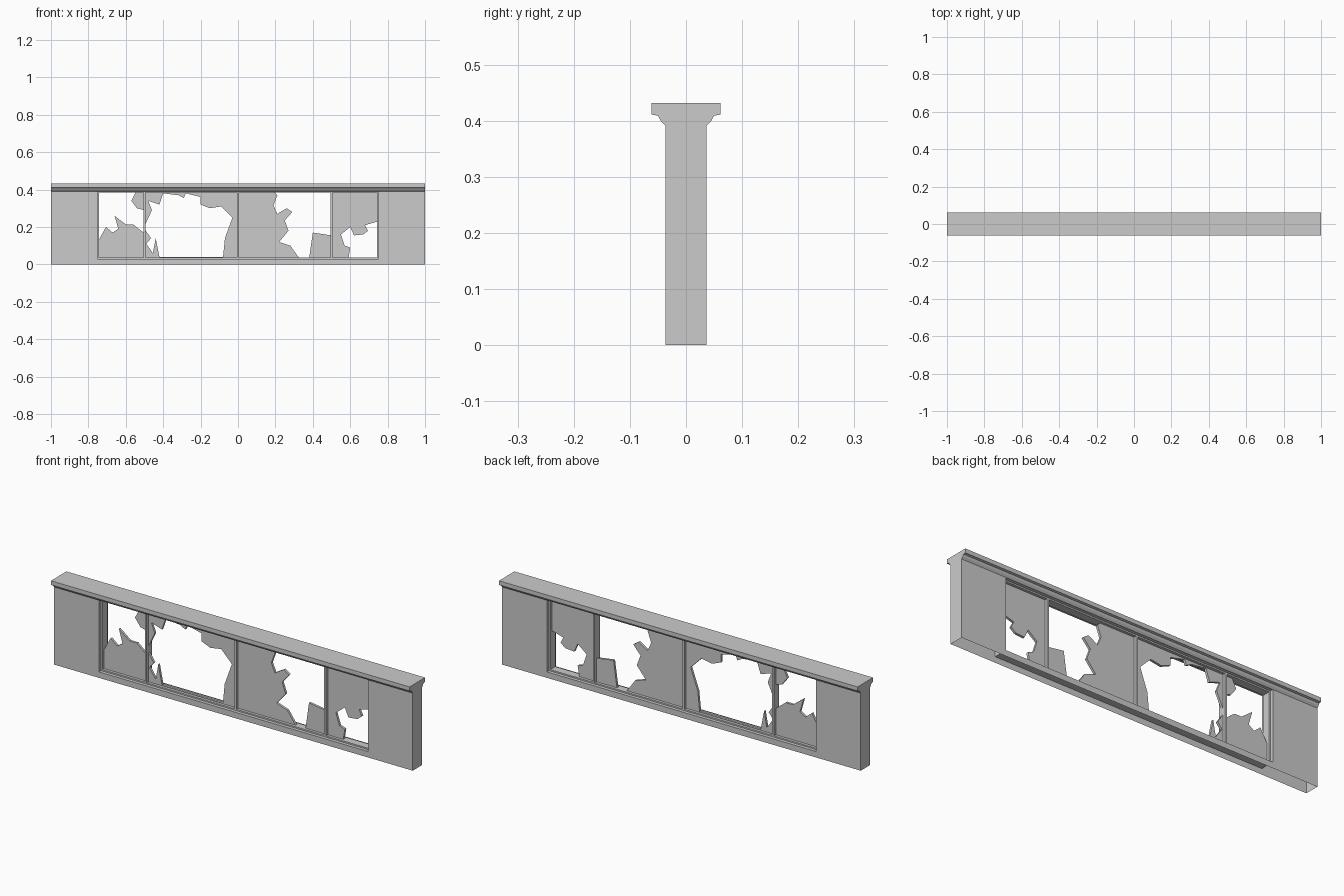
import bpy, bmesh

if "Cube" in bpy.data.objects:
    bpy.data.objects.remove(bpy.data.objects["Cube"])

WALL = 0.0366      # half depth of the wall
OPEN_X = 0.75      # half width of the opening
SILL, TOP = 0.03, 0.391
F = 0.007          # frame bar thickness


def finish(name, bm):
    bmesh.ops.recalc_face_normals(bm, faces=bm.faces)
    me = bpy.data.meshes.new(name)
    bm.to_mesh(me)
    bm.free()
    bpy.context.collection.objects.link(bpy.data.objects.new(name, me))


def prism(name, pts, half, axis='y', open_bottom=False):
    """Extrude an outline: (x, z) along y, or (y, z) along x."""
    bm = bmesh.new()
    if axis == 'y':
        vs = [bm.verts.new((a, -half, b)) for a, b in pts]
        move = (0, 2 * half, 0)
    else:
        vs = [bm.verts.new((-half, a, b)) for a, b in pts]
        move = (2 * half, 0, 0)
    face = bm.faces.new(vs)
    ext = bmesh.ops.extrude_face_region(bm, geom=[face], use_keep_orig=True)
    bmesh.ops.translate(bm, vec=move,
                        verts=[g for g in ext['geom'] if isinstance(g, bmesh.types.BMVert)])
    bmesh.ops.recalc_face_normals(bm, faces=bm.faces)
    if open_bottom:
        low = [f for f in bm.faces if all(v.co.z < 1e-5 for v in f.verts)]
        bmesh.ops.delete(bm, geom=low, context='FACES_ONLY')
    finish(name, bm)


def bar(name, x0, x1, z0, z1, half):
    prism(name, [(x0, z0), (x1, z0), (x1, z1), (x0, z1)], half)


def glass(name, x0, x1, edge, corners):
    """Broken edge (hundredths of a unit), closed round the named pane corners."""
    spot = {'a': (x0, SILL), 'b': (x1, SILL), 'c': (x1, TOP), 'd': (x0, TOP)}
    pts = [(x / 100, z / 100) for x, z in edge] + [spot[c] for c in corners]
    prism('glass_' + name, pts, 0.006)


# Hollow wall with the wide opening, open underneath
prism('wall', [(-1, 0), (-1, TOP), (-OPEN_X, TOP), (-OPEN_X, SILL),
               (OPEN_X, SILL), (OPEN_X, TOP), (1, TOP), (1, 0)], WALL, open_bottom=True)

# Moulded cap
half_cap = [(WALL, TOP), (0.045, 0.4), (0.05, 0.409), (0.0616, 0.411), (0.0616, 0.432)]
prism('cap', half_cap + [(-y, z) for y, z in reversed(half_cap)], 1.0, axis='x')

# Window frame and mullions
bar('frame_bottom', -OPEN_X, OPEN_X, SILL, SILL + F, 0.02)
bar('frame_top', -OPEN_X, OPEN_X, TOP - F, TOP, 0.02)
for side, s in (('left', -1), ('right', 1)):
    x0, x1 = sorted((s * OPEN_X, s * (OPEN_X - F)))
    bar('frame_' + side, x0, x1, SILL, TOP, 0.02)
for i in (-1, 0, 1):
    bar(f'mullion_{i + 2}', i / 2 - 0.005, i / 2 + 0.005, SILL, TOP, 0.02)

# Broken glass: corners a, b, c, d run bottom left, bottom right, top right, top left
glass('left_lower', -0.75, -0.5, [(-75, 12), (-70.6, 20), (-67, 17), (-64, 19), (-66, 26),
                                  (-60, 21.4), (-56, 21.4), (-50, 16.6)], 'ba')
glass('left_upper', -0.75, -0.5, [(-54.5, 39), (-57, 34), (-54, 30), (-50, 29)], 'c')
glass('wide_left', -0.5, 0, [(-50, 19), (-46.5, 14), (-49, 11), (-45.5, 6), (-44, 14), (-42, 4),
                             (-8, 4), (-7, 14), (-3, 25), (-9, 31), (-15, 30), (-20, 32),
                             (-20, 36), (-28, 38), (-29, 35.5), (-32, 37), (-40, 38),
                             (-42, 32), (-48, 34), (-46, 29), (-50, 20.5)], 'dcba')
glass('wide_right', 0, 0.5, [(19, 39), (21, 37), (19, 31.5), (21, 27), (26, 30), (29, 28),
                             (25, 23.5), (27, 18), (22, 12), (28, 10), (33, 3)], 'ad')
glass('wide_shard', 0, 0.5, [(38, 3), (40, 17), (50, 15.5)], 'b')
glass('right', 0.5, 0.75, [(75, 23), (68, 21), (69.5, 18), (67, 16), (62, 15.5), (60, 20),
                           (55, 16), (57, 10), (60, 9), (59, 3)], 'adc')
